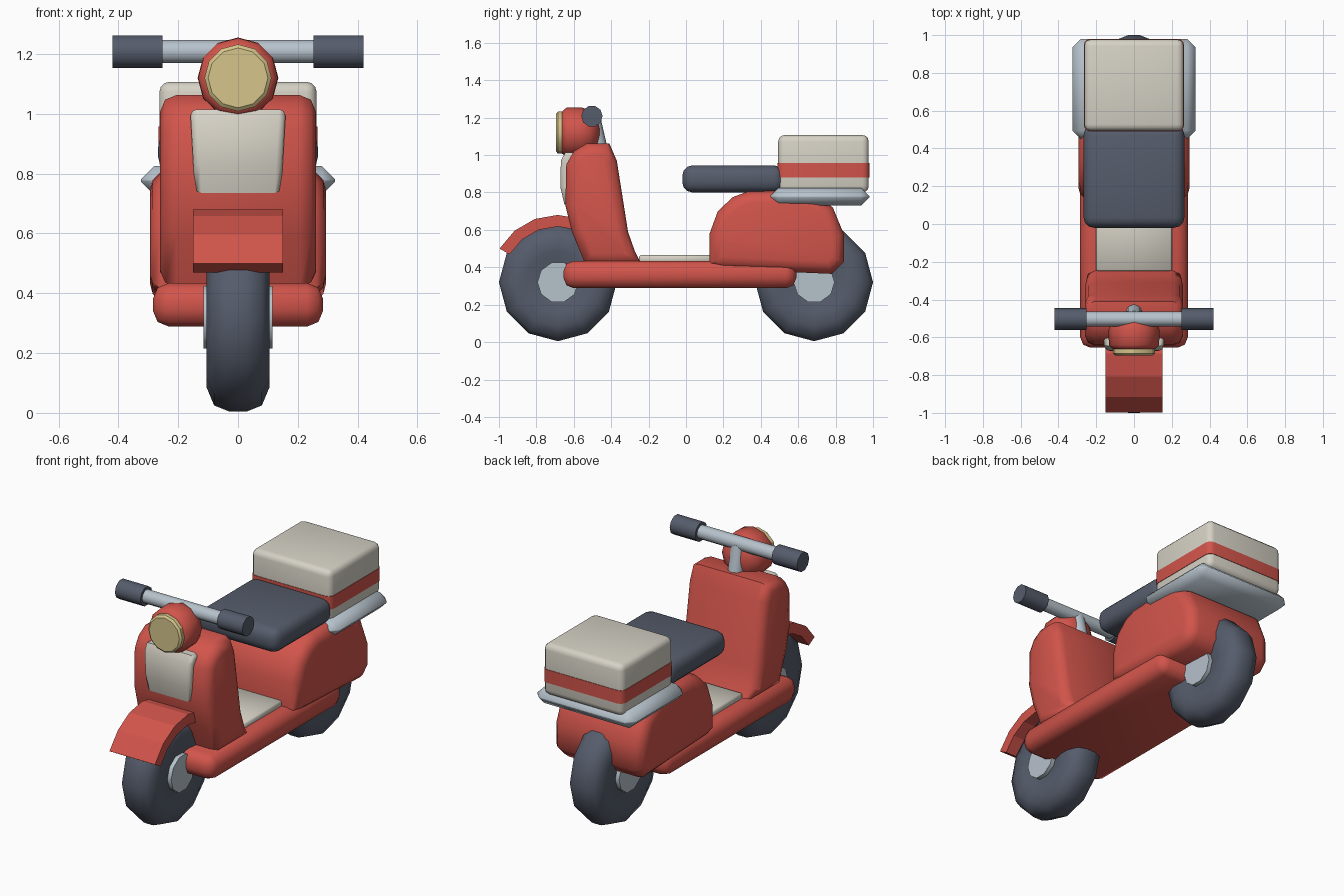
import bpy, bmesh, math
from mathutils import Vector, Matrix

cube = bpy.data.objects.get("Cube")
if cube:
    bpy.data.objects.remove(cube, do_unlink=True)


def material(name, rgb):
    m = bpy.data.materials.new(name)
    m.use_nodes = True
    m.diffuse_color = (*rgb, 1)
    m.node_tree.nodes["Principled BSDF"].inputs["Base Color"].default_value = (*rgb, 1)
    return m


RED = material("red paint", (0.64, 0.09, 0.07))
CREAM = material("cream", (0.67, 0.64, 0.56))
DARK = material("dark rubber", (0.091, 0.107, 0.147))
SILVER = material("silver metal", (0.47, 0.54, 0.60))
LENS = material("lamp yellow", (0.67, 0.56, 0.26))


def finish(name, bm, mat, angle=50):
    bmesh.ops.recalc_face_normals(bm, faces=bm.faces)
    mesh = bpy.data.meshes.new(name)
    bm.to_mesh(mesh)
    bm.free()
    mesh.materials.append(mat)
    ob = bpy.data.objects.new(name, mesh)
    bpy.context.collection.objects.link(ob)
    bpy.ops.object.select_all(action='DESELECT')
    bpy.context.view_layer.objects.active = ob
    ob.select_set(True)
    if angle:
        bpy.ops.object.shade_smooth_by_angle(angle=math.radians(angle))
    return ob


def block(name, mat, lo, hi, bevel=0.0, segments=2, upright_only=False):
    """Box between two corners with rounded edges."""
    lo, hi = Vector(lo), Vector(hi)
    bm = bmesh.new()
    bmesh.ops.create_cube(bm, size=1)
    bmesh.ops.scale(bm, vec=hi - lo, verts=bm.verts)
    bmesh.ops.translate(bm, vec=(lo + hi) / 2, verts=bm.verts)
    if bevel:
        edges = [e for e in bm.edges if not upright_only
                 or abs(e.verts[0].co.z - e.verts[1].co.z) > 1e-4]
        bmesh.ops.bevel(bm, geom=edges, offset=bevel, segments=segments,
                        profile=0.5, affect='EDGES')
    return finish(name, bm, mat)


def slab(name, mat, outline, half, bevel=0.0, segments=2, taper=None, angle=50):
    """Side outline (y, z) extruded across x, with its two rims rounded."""
    bm = bmesh.new()
    base = bm.faces.new([bm.verts.new((-half, y, z)) for y, z in outline])
    out = bmesh.ops.extrude_face_region(bm, geom=[base], use_keep_orig=True)
    moved = [v for v in out["geom"] if isinstance(v, bmesh.types.BMVert)]
    bmesh.ops.translate(bm, vec=(2 * half, 0, 0), verts=moved)
    if taper:
        for v in bm.verts:
            v.co.x *= taper(v.co.z)
    if bevel:
        rims = [e for e in bm.edges if e.verts[0].co.x * e.verts[1].co.x > 0]
        bmesh.ops.bevel(bm, geom=rims, offset=bevel, segments=segments,
                        profile=0.5, affect='EDGES')
    return finish(name, bm, mat, angle)


def lathe(name, mat, profile, direction, center, sides, angle=50):
    """Revolve (radius, distance) pairs round an axis; ends are capped."""
    bm = bmesh.new()
    rings = []
    for r, d in profile:
        rings.append([bm.verts.new((r * math.cos(a), r * math.sin(a), d)) for a in
                      (2 * math.pi * i / sides for i in range(sides))])
    for a, b in zip(rings, rings[1:]):
        for i in range(sides):
            j = (i + 1) % sides
            bm.faces.new((a[i], a[j], b[j], b[i]))
    bm.faces.new(rings[0])
    bm.faces.new(rings[-1])
    turn = Vector(direction).to_track_quat('Z', 'Y').to_matrix().to_4x4()
    bmesh.ops.transform(bm, matrix=Matrix.Translation(center) @ turn, verts=bm.verts)
    return finish(name, bm, mat, angle)


X, Y = (1, 0, 0), (0, 1, 0)

# Wheels
tyre = [(0.12, 0.09), (0.17, 0.105), (0.235, 0.105), (0.295, 0.08), (0.315, 0.03)]
tyre = tyre + [(r, -d) for r, d in reversed(tyre)]
for label, y in (("front", -0.685), ("rear", 0.685)):
    lathe(label + "_tyre", DARK, tyre, X, (0, y, 0.32), 12, 60)
    lathe(label + "_hub", SILVER, [(0.11, -0.115), (0.11, 0.115)], X, (0, y, 0.32), 10)

# Front mudguard
arc = [math.radians(150 - 20 * i) for i in range(7)]
guard = [(-0.685 + r * math.cos(a), 0.32 + r * math.sin(a))
         for r, angles in ((0.36, arc), (0.298, arc[::-1])) for a in angles]
slab("front_mudguard", RED, guard, 0.15, angle=0)

# Floor and mat
block("floor_board", RED, (-0.285, -0.655, 0.288), (0.285, 0.59, 0.435), 0.055)
block("floor_mat", CREAM, (-0.2, -0.25, 0.42), (0.2, 0.16, 0.465), 0.008, 1)

# Leg shield with its front panel
slab("leg_shield", RED, [
    (-0.54, 0.42), (-0.61, 0.59), (-0.645, 0.73), (-0.64, 0.95), (-0.60, 1.02),
    (-0.53, 1.063), (-0.41, 1.063), (-0.37, 0.97), (-0.31, 0.59), (-0.275, 0.49),
    (-0.24, 0.42)], 0.26, 0.055)
slab("front_panel", CREAM, [
    (-0.58, 0.735), (-0.65, 0.735), (-0.672, 0.83), (-0.669, 0.97), (-0.645, 1.015),
    (-0.58, 1.015)], 0.16, 0.022, taper=lambda z: 0.9 + (z - 0.735) * 0.36)

# Rear body
slab("rear_body", RED, [
    (0.126, 0.41), (0.126, 0.58), (0.17, 0.70), (0.25, 0.775), (0.33, 0.805),
    (0.50, 0.812), (0.68, 0.79), (0.785, 0.72), (0.845, 0.575), (0.845, 0.43),
    (0.78, 0.365), (0.20, 0.39)], 0.294, 0.065, 3)

# Seat
block("seat", DARK, (-0.267, -0.02, 0.80), (0.267, 0.525, 0.945), 0.055, 3)

# Luggage rack and box with a painted band
block("luggage_rack", SILVER, (-0.325, 0.45, 0.73), (0.325, 0.98, 0.825), 0.044, 1)
block("luggage_box", CREAM, (-0.263, 0.493, 0.80), (0.263, 0.977, 1.107), 0.035, 3)
block("box_band", RED, (-0.266, 0.49, 0.88), (0.266, 0.98, 0.958), 0.036, 3, True)

# Headlamp
lathe("lamp_housing", RED, [
    (0.11, -0.105), (0.133, -0.08), (0.135, 0.0), (0.12, 0.05), (0.08, 0.085),
    (0.03, 0.10)], Y, (0, -0.56, 1.12), 12, 60)
lathe("lamp_lens", LENS, [(0.1, -0.018), (0.112, -0.008), (0.112, 0.03)],
      Y, (0, -0.677, 1.12), 12, 30)

# Steering post and handlebar
post_top, post_bottom = Vector((0, -0.503, 1.2)), Vector((0, -0.457, 1.0))
length = (post_top - post_bottom).length
lathe("steering_post", SILVER, [(0.045, 0), (0.045, length)],
      post_top - post_bottom, post_bottom, 8)
lathe("handlebar", SILVER, [(0.04, -0.27), (0.04, 0.27)], X, (0, -0.503, 1.208), 10)
for label, side in (("left", 1), ("right", -1)):
    lathe(label + "_grip", DARK, [(0.057, -0.084), (0.057, 0.084)],
          X, (side * 0.336, -0.503, 1.208), 10)
